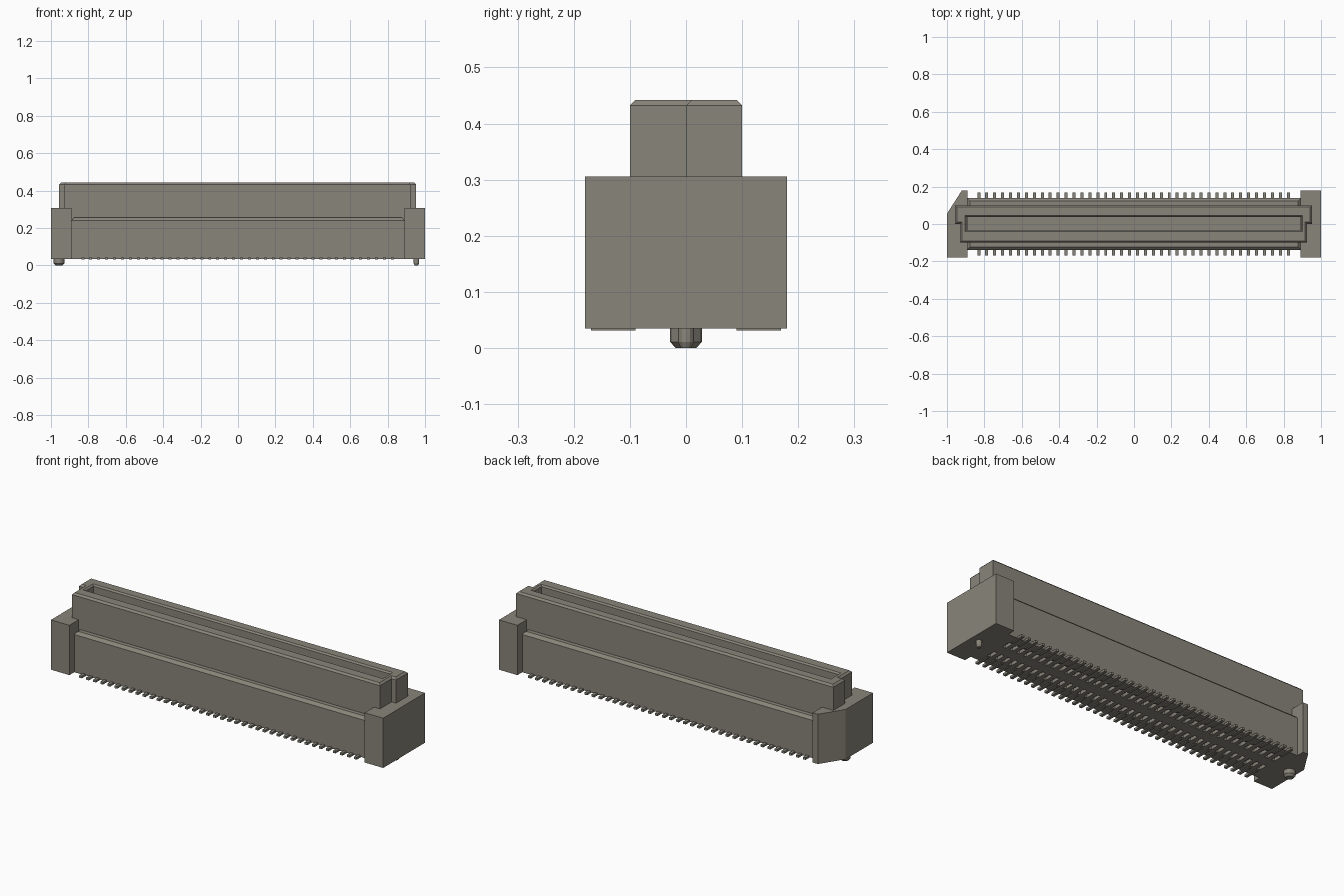
import bpy, bmesh, math
from mathutils import Vector

cube = bpy.data.objects.get("Cube")
if cube:
    bpy.data.objects.remove(cube, do_unlink=True)

grey = bpy.data.materials.new("warm grey plastic")
grey.use_nodes = True
COLOUR = (0.25, 0.235, 0.195, 1.0)
grey.diffuse_color = COLOUR
bsdf = grey.node_tree.nodes["Principled BSDF"]
bsdf.inputs["Base Color"].default_value = COLOUR
bsdf.inputs["Roughness"].default_value = 0.6


def inset(poly, d):
    """Move every edge of a counter-clockwise outline inwards by d."""
    out = []
    for i, p in enumerate(poly):
        p, a, b = Vector(p), Vector(poly[i - 1]), Vector(poly[(i + 1) % len(poly)])
        u, v = (p - a).normalized(), (b - p).normalized()
        n1, n2 = Vector((-u.y, u.x)), Vector((-v.y, v.x))
        out.append(p + (n1 + n2) * d / (1 + n1.dot(n2)))
    return out


def rect(x0, x1, y0, y1):
    return [(x0, y0), (x1, y0), (x1, y1), (x0, y1)]


def add_loft(bm, poly, levels):
    """Stack the outline at (z, inset) levels, bottom to top, with caps."""
    rings = [[bm.verts.new((p[0], p[1], z)) for p in inset(poly, d)] for z, d in levels]
    n = len(poly)
    bm.faces.new(rings[0][::-1])
    bm.faces.new(rings[-1])
    for lo, hi in zip(rings, rings[1:]):
        for i in range(n):
            j = (i + 1) % n
            bm.faces.new((lo[i], lo[j], hi[j], hi[i]))


def make(name, parts):
    bm = bmesh.new()
    for poly, levels in parts:
        add_loft(bm, poly, levels)
    bmesh.ops.recalc_face_normals(bm, faces=bm.faces)
    mesh = bpy.data.meshes.new(name)
    bm.to_mesh(mesh)
    bm.free()
    mesh.materials.append(grey)
    ob = bpy.data.objects.new(name, mesh)
    bpy.context.collection.objects.link(ob)
    return ob


def cut(ob, cutter):
    """Subtract the cutter and bake the result into the mesh."""
    mod = ob.modifiers.new("cut", 'BOOLEAN')
    mod.operation, mod.solver, mod.object = 'DIFFERENCE', 'EXACT', cutter
    bpy.context.view_layer.update()
    dg = bpy.context.evaluated_depsgraph_get()
    mesh = bpy.data.meshes.new_from_object(ob.evaluated_get(dg))
    ob.modifiers.clear()
    ob.data = mesh


BASE, BODY_TOP, BLOCK_TOP, TOP = 0.035, 0.255, 0.306, 0.442
PIN_X = [-0.83 + i * 1.655 / 39 for i in range(40)]

# Main housing with chamfered shoulders
body = make("housing_body", [(rect(-0.892, 0.892, -0.138, 0.138),
                              [(BASE, 0), (0.24, 0), (BODY_TOP, 0.015)])])

# Raised mating shroud, longer along its back half
shroud_outline = [(-0.93, -0.1), (0.925, -0.1), (0.925, 0), (0.952, 0), (0.952, 0.1),
                  (-0.957, 0.1), (-0.957, 0), (-0.93, 0)]
shroud = make("mating_shroud", [(shroud_outline,
                                 [(0.245, 0), (TOP - 0.01, 0), (TOP, 0.01)])])

# Long central slot with a flared mouth
slot = make("slot_cutter", [(rect(-0.896, 0.893, -0.033, 0.037),
                             [(0.13, 0), (TOP - 0.008, 0), (TOP + 0.002, -0.01)])])
cut(body, slot)
cut(shroud, slot)

# Contact recesses in the underside
recesses = [(rect(x - 0.01, x + 0.01, min(a, b), max(a, b)), [(0.02, 0), (0.052, 0)])
            for x in PIN_X for a, b in ((0.03, 0.08), (-0.03, -0.08))]
recess = make("recess_cutter", recesses)
cut(body, recess)
for helper in (slot, recess):
    bpy.data.objects.remove(helper, do_unlink=True)

# End blocks; the right one has a clipped back corner
make("left_end_block", [(rect(0.889, 1.0, -0.18, 0.18), [(BASE, 0), (BLOCK_TOP, 0)])])
make("right_end_block", [([(-1.0, -0.18), (-0.889, -0.18), (-0.889, 0.18),
                           (-0.92, 0.18), (-1.0, 0.055)],
                          [(BASE, 0), (BLOCK_TOP, 0)])])

# Two rows of solder tails
for name, s in (("front_solder_tails", -1), ("back_solder_tails", 1)):
    y0, y1 = sorted((s * 0.09, s * 0.169))
    make(name, [(rect(x - 0.008, x + 0.008, y0, y1), [(0.031, 0), (0.043, 0)])
                for x in PIN_X])

# Locating pegs of two sizes
for name, x, r in (("right_locating_peg", -0.957, 0.0285), ("left_locating_peg", 0.954, 0.0145)):
    ring = [(x + r * math.cos(math.tau * i / 12), r * math.sin(math.tau * i / 12))
            for i in range(12)]
    make(name, [(ring, [(0, r * 0.35), (0.011, 0), (0.05, 0)])])
